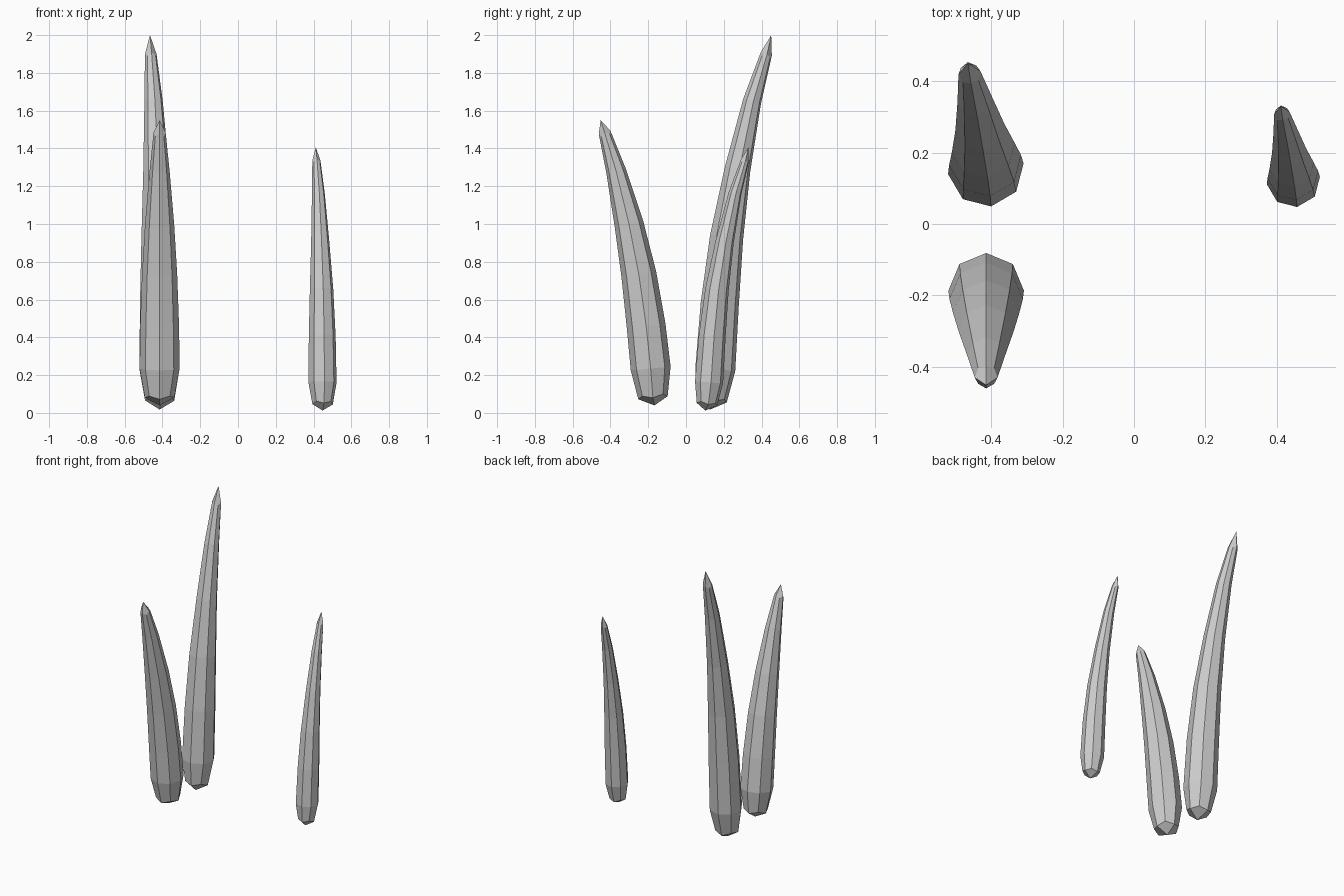
import bpy, bmesh
from math import cos, sin, pi, radians
from mathutils import Vector

if "Cube" in bpy.data.objects:
    bpy.data.objects.remove(bpy.data.objects["Cube"])


def spike(name, path, base, twist=0.0, scale=1.0):
    """Eight-sided curved spike; path holds (x, y, z, radius), end points have radius 0."""
    bm = bmesh.new()
    pts = [Vector(p[:3]) for p in path]
    rings = []
    last = len(path) - 2
    for i in range(1, len(path) - 1):
        t = (pts[i + 1] - pts[i - 1]).normalized()
        u = (Vector((1, 0, 0)) - t * t.x).normalized()
        v = t.cross(u)
        ring = []
        for k in range(8):
            a = k * pi / 4 + radians(twist)
            p = pts[i] + path[i][3] * (cos(a) * u + sin(a) * v)
            # corner points of the end rings sit slightly back from the tip
            if k % 2 and i in (1, last):
                p += t * (0.015 if i == 1 else -0.015)
            ring.append(bm.verts.new(p))
        rings.append(ring)
    for lo, hi in zip(rings, rings[1:]):
        for k in range(8):
            n = (k + 1) % 8
            bm.faces.new((lo[k], lo[n], hi[n], hi[k]))
    # each end closes with four quads meeting at a point
    for ring, p in ((rings[0], pts[0]), (rings[-1], pts[-1])):
        tip = bm.verts.new(p)
        for k in range(0, 8, 2):
            bm.faces.new((tip, ring[k], ring[k + 1], ring[(k + 2) % 8]))
    bmesh.ops.recalc_face_normals(bm, faces=bm.faces)
    mesh = bpy.data.meshes.new(name)
    bm.to_mesh(mesh)
    bm.free()
    obj = bpy.data.objects.new(name, mesh)
    obj.location = base
    obj.scale = (scale,) * 3
    bpy.context.collection.objects.link(obj)


# gently curved spike, used large and small
gentle = [(0, -0.028, 0.018, 0), (0, -0.016, 0.065, 0.078), (-0.001, 0, 0.23, 0.107),
          (-0.003, 0.024, 0.58, 0.102), (-0.008, 0.06, 0.93, 0.089),
          (-0.018, 0.118, 1.29, 0.069), (-0.032, 0.195, 1.65, 0.049),
          (-0.047, 0.270, 1.90, 0.031), (-0.051, 0.296, 2.0, 0)]
spike("tall_spike", gentle, (-0.415, 0.155, 0), twist=8)
spike("small_spike", gentle, (0.448, 0.122, 0), twist=8, scale=0.703)

# more strongly bent spike leaning forward
bent = [(0, 0.02, 0.04, 0), (0, 0.012, 0.08, 0.078), (0, 0, 0.235, 0.106),
        (0, -0.024, 0.46, 0.103), (0, -0.063, 0.735, 0.093),
        (0, -0.115, 1.0, 0.077), (0, -0.183, 1.28, 0.053),
        (0, -0.244, 1.485, 0.032), (0, -0.265, 1.55, 0)]
spike("front_spike", bent, (-0.415, -0.187, 0))
